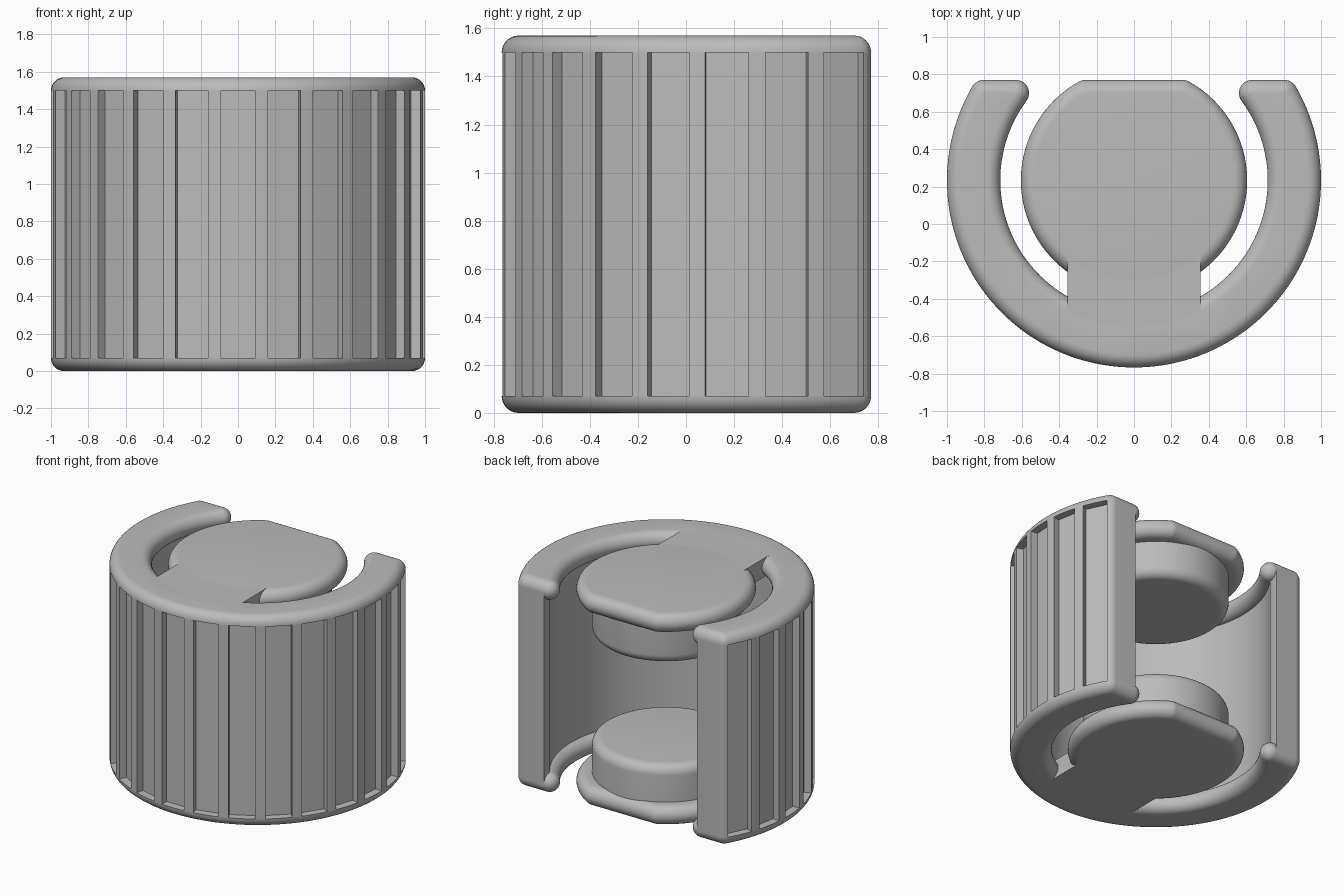
import bpy, bmesh
from math import sin, cos, radians, degrees, asin, sqrt, atan2, pi

if "Cube" in bpy.data.objects:
    bpy.data.objects.remove(bpy.data.objects["Cube"], do_unlink=True)

HEIGHT, ROUND = 1.57, 0.07      # overall height, edge rounding radius
CY, CUT = 0.233, 0.70           # axis position in y, back cut of the core shapes
OUTER, INNER, DISC, HUB = 0.93, 0.785, 0.535, 0.50
PITCH, HALF, DEPTH = radians(14.4), radians(5.2), 0.053

grey = bpy.data.materials.new("plain grey")
grey.use_nodes = True
colour = (0.5, 0.5, 0.5, 1)
grey.diffuse_color = colour
grey.node_tree.nodes["Principled BSDF"].inputs["Base Color"].default_value = colour


def stack(name, layers, flip=False):
    """Skin a pile of matching outlines, given as (z, points)."""
    bm = bmesh.new()
    rings = [[bm.verts.new((x, y, HEIGHT - z if flip else z)) for x, y in pts]
             for z, pts in layers]
    for a, b in zip(rings, rings[1:]):
        n = len(a)
        for i in range(n):
            bm.faces.new((a[i], a[(i + 1) % n], b[(i + 1) % n], b[i]))
    bm.faces.new(rings[0])
    bm.faces.new(rings[-1])
    bmesh.ops.remove_doubles(bm, verts=bm.verts, dist=1e-5)
    bmesh.ops.recalc_face_normals(bm, faces=bm.faces)
    mesh = bpy.data.meshes.new(name)
    bm.to_mesh(mesh)
    bm.free()
    mesh.materials.append(grey)
    ob = bpy.data.objects.new(name, mesh)
    bpy.context.collection.objects.link(ob)
    bpy.ops.object.select_all(action="DESELECT")
    ob.select_set(True)
    bpy.context.view_layer.objects.active = ob
    bpy.ops.object.shade_smooth_by_angle(angle=radians(35))
    return ob


def span(a, b, n):
    return [a + (b - a) * i / n for i in range(n + 1)]


def arc(r, a, b, n, side=1):
    """Arc about the axis: list of (point, outward normal)."""
    return [((r * cos(t), CY + r * sin(t)), (side * cos(t), side * sin(t)))
            for t in span(a, b, n)]


def fan(p, a, b, n=8):
    """Corner point repeated with a turning normal."""
    return [(p, (cos(t), sin(t))) for t in span(a, b, n)]


def grow(outline, off):
    return [(p[0] + off * n[0], p[1] + off * n[1]) for p, n in outline]


def corner(r):
    return sqrt(r * r - (CUT - CY) ** 2), asin((CUT - CY) / r)


# Outline pieces of the open ring, counter-clockwise
ox, oa = corner(OUTER)
ix, ia = corner(INNER)
outer_arc = arc(OUTER, -pi - oa, oa, 96)
right_end = fan((ox, CUT), oa, pi / 2)
right_tip = fan((ix, CUT), pi / 2, pi + ia, 12)
inner_arc = arc(INNER, ia, -pi - ia, 80, -1)
left_tip = fan((-ix, CUT), -ia, pi / 2, 12)
left_end = fan((-ox, CUT), pi / 2, pi - oa)
tips = right_tip + inner_arc + left_tip


def ring_outline(off, inside):
    """The side towards the wall keeps clear of the grip grooves."""
    return (grow(outer_arc, -0.06 if inside else off)
            + grow(right_end, 0 if inside else off)
            + grow(tips, off) + grow(left_end, 0 if inside else off))


# Fluted wall between the two rims
grip = []
for i in range(-8, 9):
    c = i * PITCH - pi / 2
    full = OUTER + ROUND
    for s in (-1, 1):
        x, y = full * cos(c + s * HALF), CY + full * sin(c + s * HALF)
        floor = (x - DEPTH * cos(c), y - DEPTH * sin(c))
        grip += [(x, y), floor] if s < 0 else [floor, (x, y)]
    if i < 8:
        rib = span(c + HALF, c + PITCH - HALF, 3)[1:-1]
        grip += [(full * cos(t), CY + full * sin(t)) for t in rib]
wall = (grip + grow(right_end, ROUND)[1:] + [(ix, CUT + ROUND)]
        + grow(inner_arc, 0) + [(-ix, CUT + ROUND)]
        + grow(left_end, ROUND)[:-1])
stack("fluted_wall", [(ROUND, wall), (HEIGHT - ROUND, wall)])

# Rims, discs, hubs and bridges at both ends
dx, da = corner(DISC)
disc = (arc(DISC, -pi - da, da, 80) + fan((dx, CUT), da, pi / 2)
        + fan((-dx, CUT), pi / 2, pi - da))
quarter = span(0, pi / 2, 8)
half = span(0, pi, 16)
for label, flip in (("bottom", False), ("top", True)):
    rim = [(ROUND - ROUND * cos(t), ring_outline(ROUND * sin(t), False)) for t in quarter]
    rim += [(ROUND + ROUND * sin(t), ring_outline(ROUND * cos(t), True)) for t in quarter]
    stack(label + "_rim", rim, flip)

    stack(label + "_disc",
          [(ROUND - ROUND * cos(t), grow(disc, ROUND * sin(t))) for t in half], flip)

    circle = arc(HUB - ROUND, 0, 2 * pi * 79 / 80, 79)
    hub_top = 0.407
    hub = [(ROUND, grow(circle, ROUND))]
    hub += [(hub_top - ROUND + ROUND * sin(t), grow(circle, ROUND * cos(t))) for t in quarter]
    stack(label + "_hub", hub, flip)

    bridge = [(-0.355, -0.6), (0.355, -0.6), (0.355, 0), (-0.355, 0)]
    stack(label + "_bridge", [(0, bridge), (2 * ROUND, bridge)], flip)
